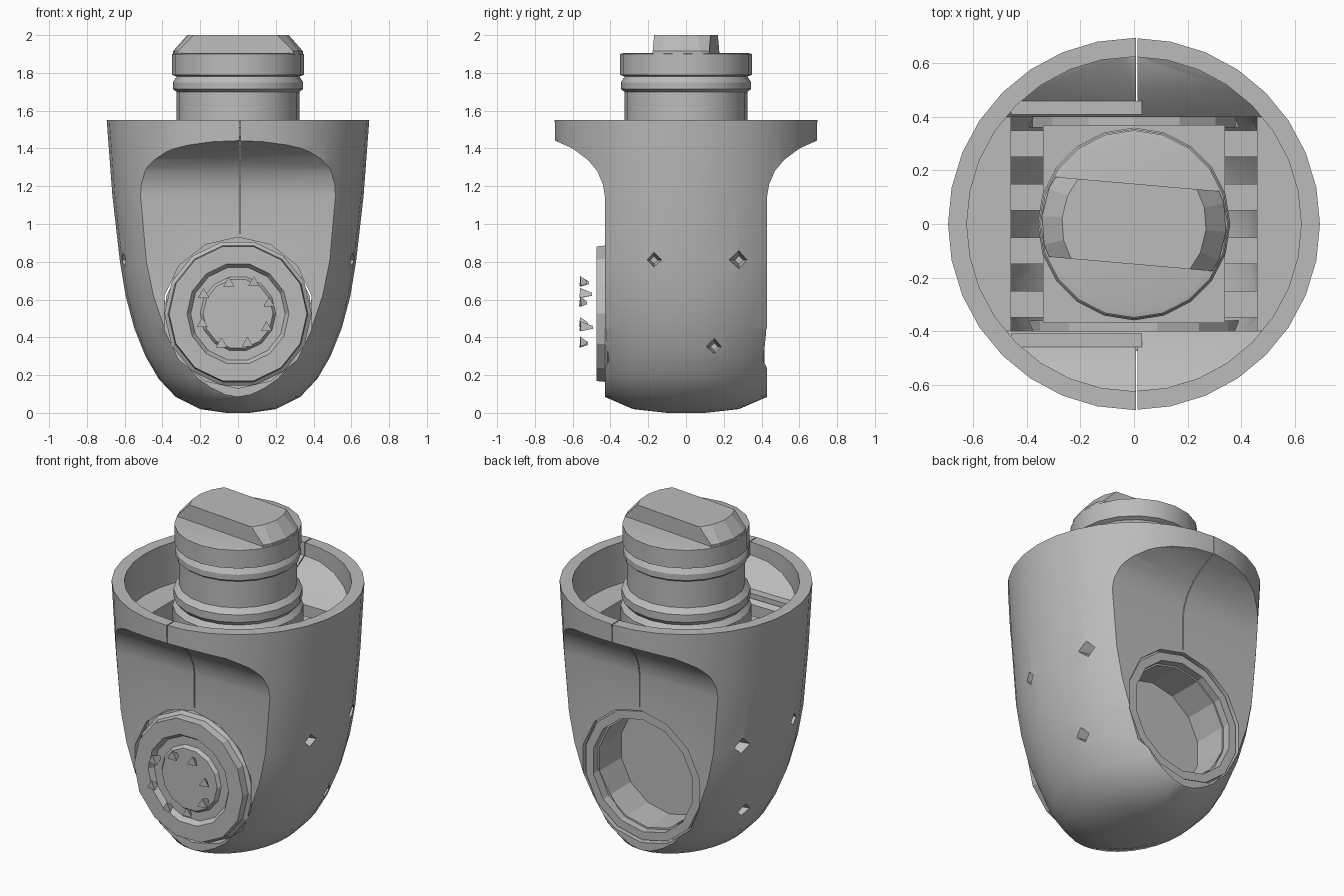
import bpy, bmesh, math, random
from mathutils import Matrix, Vector

if "Cube" in bpy.data.objects:
    bpy.data.objects.remove(bpy.data.objects["Cube"])

grey = bpy.data.materials.new("plain_grey")
grey.use_nodes = True
grey.diffuse_color = (0.5, 0.5, 0.5, 1)
grey.node_tree.nodes["Principled BSDF"].inputs["Base Color"].default_value = (0.5, 0.5, 0.5, 1)


def make(name, bm):
    bmesh.ops.recalc_face_normals(bm, faces=bm.faces)
    mesh = bpy.data.meshes.new(name)
    bm.to_mesh(mesh)
    bm.free()
    mesh.materials.append(grey)
    ob = bpy.data.objects.new(name, mesh)
    bpy.context.collection.objects.link(ob)
    return ob


def loft(name, rings, sides):
    """Stack of closed elliptical rings given as (rx, ry, z)."""
    bm = bmesh.new()
    rows = []
    for rx, ry, z in rings:
        rows.append([bm.verts.new((rx * math.cos(a), ry * math.sin(a), z))
                     for a in (2 * math.pi * i / sides for i in range(sides))])
    for low, high in zip(rows, rows[1:]):
        for i in range(sides):
            j = (i + 1) % sides
            bm.faces.new((low[i], low[j], high[j], high[i]))
    bm.faces.new(rows[0])
    bm.faces.new(rows[-1])
    return make(name, bm)


def lathe(name, profile, sides):
    return loft(name, [(r, r, z) for r, z in profile], sides)


def slab(name, half_profile, half_width):
    """Extrude a mirrored (y, z) outline along x."""
    outline = half_profile + [(-y, z) for y, z in reversed(half_profile)]
    bm = bmesh.new()
    face = bm.faces.new([bm.verts.new((-half_width, y, z)) for y, z in outline])
    ext = bmesh.ops.extrude_face_region(bm, geom=[face])
    moved = [v for v in ext["geom"] if isinstance(v, bmesh.types.BMVert)]
    bmesh.ops.translate(bm, verts=moved, vec=(2 * half_width, 0, 0))
    return make(name, bm)


def box(name, size, centre):
    bm = bmesh.new()
    bmesh.ops.create_cube(bm, size=1,
                          matrix=Matrix.Translation(centre) @ Matrix.Diagonal((*size, 1)))
    return make(name, bm)


def rod(name, radius, start, end, sides, tip=None):
    """Cylinder or cone between two points."""
    a, b = Vector(start), Vector(end)
    bm = bmesh.new()
    turn = (b - a).to_track_quat("Z", "Y").to_matrix().to_4x4()
    bmesh.ops.create_cone(bm, cap_ends=True, segments=sides, radius1=radius,
                          radius2=radius if tip is None else tip, depth=(b - a).length,
                          matrix=Matrix.Translation((a + b) / 2) @ turn)
    return make(name, bm)


def combine(ob, tool, operation):
    tool.hide_render = True
    mod = ob.modifiers.new("cut", "BOOLEAN")
    mod.operation, mod.object, mod.solver = operation, tool, "EXACT"
    bpy.context.view_layer.objects.active = ob
    bpy.ops.object.modifier_apply(modifier=mod.name)
    bpy.data.objects.remove(tool)


def smooth(ob, angle=30):
    bpy.ops.object.select_all(action="DESELECT")
    ob.select_set(True)
    bpy.context.view_layer.objects.active = ob
    bpy.ops.object.shade_smooth_by_angle(angle=math.radians(angle))


# Rounded cup, flattened front and back below a flared rim
cup = [(0.06, 0.1, 0), (0.2, 0.28, 0.02), (0.33, 0.43, 0.085), (0.42, 0.5, 0.18),
       (0.49, 0.55, 0.3), (0.55, 0.61, 0.45), (0.595, 0.66, 0.62), (0.625, 0.69, 0.8),
       (0.665, 0.69, 1.15), (0.695, 0.695, 1.55)]
body = loft("cup_body", cup, 32)
combine(body, slab("flat_sides", [(0.43, -0.1), (0.43, 1.15), (0.44, 1.21), (0.47, 1.28),
                                  (0.52, 1.34), (0.6, 1.4), (0.69, 1.44), (0.75, 1.46),
                                  (0.75, 1.7)], 1), "INTERSECT")

# Hollow interior: a round pocket at the rim and a narrower well below
inner = [(rx - 0.065, ry - 0.065, z + 0.07) for rx, ry, z in cup[2:]]
pocket = lathe("pocket", [(0.625, 1.2), (0.625, 1.8)], 32)
combine(pocket, slab("pocket_limit", [(0.4, 1.3), (0.5, 1.4), (0.62, 1.47), (0.7, 1.48),
                                      (0.7, 1.75)], 1), "INTERSECT")
well = loft("well", inner, 32)
combine(well, box("well_limit", (0.92, 0.8, 1.4), (0, 0, 0.7)), "INTERSECT")
combine(body, pocket, "DIFFERENCE")
combine(body, well, "DIFFERENCE")

# Round openings front and back, fine split seams in the flared rim
for s in (-1, 1):
    combine(body, rod("opening", 0.4, (0, s * 0.36, 0.53), (0, s * 0.6, 0.53), 14), "DIFFERENCE")
    combine(body, box("seam", (0.005, 0.4, 0.7), (0.01, s * 0.61, 1.3)), "DIFFERENCE")
    # Small chipped dents on each side
    for y, z, x in ((-0.17, 0.81, 0.63), (0.28, 0.81, 0.56), (0.15, 0.35, 0.51)):
        combine(body, rod("dent", 0.055, (s * (x + 0.04), y, z), (s * (x - 0.1), y, z), 4, 0.02),
                "DIFFERENCE")
    # Thin half ledge in each flare
    box("flare_ledge", (0.49, 0.05, 0.03), (-0.215, s * 0.435, 1.345))
smooth(body)

# Inner block following the cup floor, with a round recess behind the opening
block = box("inner_block", (0.68, 0.74, 1.12), (0, 0, 0.69))
combine(block, loft("cup_floor", inner, 32), "INTERSECT")
combine(block, rod("recess", 0.33, (0, 0.16, 0.53), (0, 0.6, 0.53), 14), "DIFFERENCE")

# Ribs between the block and the side walls
for s in (-1, 1):
    for i in range(4):
        box("side_rib", (0.14, 0.1, 0.5), (s * 0.4, -0.3 + 0.2 * i, 0.95))

# Bearing ring set in the back opening
ring = rod("back_ring", 0.39, (0, 0.36, 0.53), (0, 0.415, 0.53), 14)
combine(ring, rod("ring_bore", 0.34, (0, 0.3, 0.53), (0, 0.5, 0.53), 14), "DIFFERENCE")

# Stem with beaded collar, neck and grooved head
stem = lathe("stem", [(0.34, 1.2), (0.36, 1.25), (0.36, 1.41), (0.335, 1.44), (0.355, 1.465),
                      (0.355, 1.51), (0.325, 1.54), (0.325, 1.7),
                      (0.345, 1.715), (0.345, 1.75), (0.325, 1.78), (0.35, 1.79),
                      (0.35, 1.9), (0.33, 1.905)], 20)
smooth(stem)

# Flat key tab on top of the head, turned slightly
tab = lathe("key_tab", [(0.345, 1.88), (0.345, 1.915), (0.27, 2.0)], 20)
combine(tab, box("tab_limit", (1, 0.3, 1), (0, 0, 2)), "INTERSECT")
tab.rotation_euler.z = math.radians(-5)

# Stepped front hub with a recessed ring and centre plate
hub = lathe("front_hub", [(0.39, 0.36), (0.39, 0.415), (0.37, 0.43), (0.365, 0.475),
                          (0.27, 0.475), (0.25, 0.445), (0.2, 0.445), (0.185, 0.465)], 14)
hub.rotation_euler.x = math.radians(90)
hub.location.z = 0.525

# Broken clip pieces standing off the hub centre
random.seed(4)
for i in range(8):
    a = i * math.pi / 4 + 0.3
    r = 0.18 + random.uniform(-0.02, 0.03)
    x, z = r * math.cos(a), 0.53 + r * math.sin(a)
    rod("hub_clip", 0.035, (x, -0.56, z), (x * 0.95, random.uniform(-0.53, -0.49), z), 3, 0.01)
